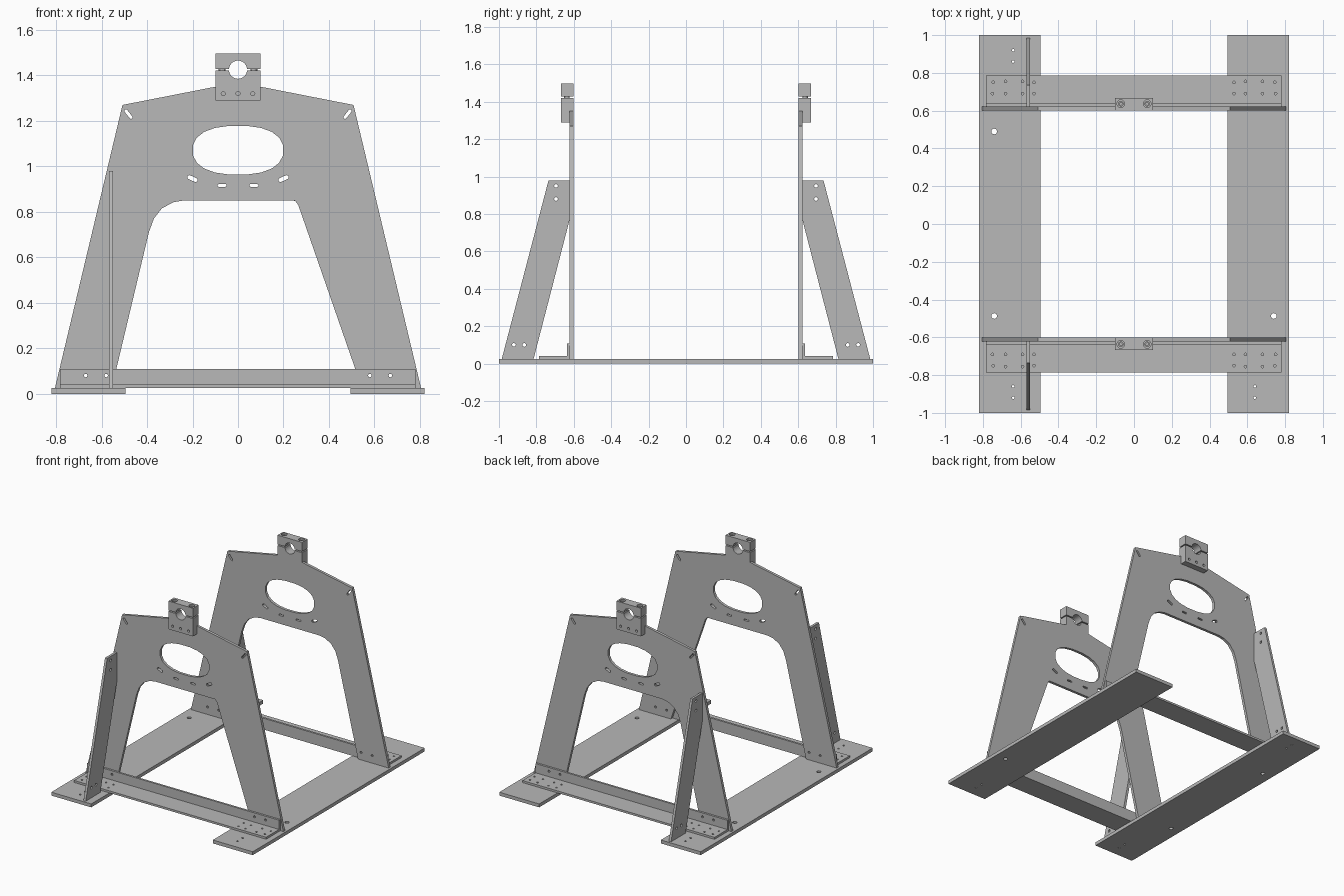
import bpy, bmesh, math
from mathutils import Vector

cube = bpy.data.objects.get("Cube")
if cube:
    bpy.data.objects.remove(cube, do_unlink=True)

steel = bpy.data.materials.new("grey_steel")
steel.use_nodes = True
GREY = (0.48, 0.48, 0.48, 1)
steel.diffuse_color = GREY
steel.node_tree.nodes["Principled BSDF"].inputs["Base Color"].default_value = GREY

# Directions for the profile's u, v and thickness axes
AXES = {
    "xz": lambda u, v, w: Vector((u, w, v)),
    "yz": lambda u, v, w: Vector((w, u, v)),
    "xy": lambda u, v, w: Vector((u, v, w)),
}


def plate(name, plane, outline, lo, hi, holes=(), side=1):
    """Extrude a flat profile with holes; side=-1 mirrors it to the front."""
    curve = bpy.data.curves.new(name, "CURVE")
    curve.dimensions = "2D"
    curve.fill_mode = "BOTH"
    curve.extrude = (hi - lo) / 2
    for loop in [outline, *holes]:
        spline = curve.splines.new("POLY")
        spline.points.add(len(loop) - 1)
        for point, (u, v) in zip(spline.points, loop):
            point.co = (u, v, 0, 1)
        spline.use_cyclic_u = True
    temp = bpy.data.objects.new(name + "_profile", curve)
    bpy.context.collection.objects.link(temp)
    bpy.context.view_layer.update()
    graph = bpy.context.evaluated_depsgraph_get()
    mesh = bpy.data.meshes.new_from_object(temp.evaluated_get(graph))
    bpy.data.objects.remove(temp, do_unlink=True)
    bm = bmesh.new()
    bm.from_mesh(mesh)
    bmesh.ops.remove_doubles(bm, verts=bm.verts, dist=0.0001)
    for vert in bm.verts:
        p = AXES[plane](vert.co.x, vert.co.y, vert.co.z + (lo + hi) / 2)
        vert.co = (p.x, p.y * side, p.z)
    bmesh.ops.recalc_face_normals(bm, faces=bm.faces)
    for face in bm.faces:
        face.smooth = False
        face.material_index = 0
    bm.to_mesh(mesh)
    bm.free()
    mesh.materials.clear()
    mesh.materials.append(steel)
    obj = bpy.data.objects.new(name, mesh)
    bpy.context.collection.objects.link(obj)
    return obj


def rect(u0, v0, u1, v1):
    return [(u0, v0), (u1, v0), (u1, v1), (u0, v1)]


def arc(u, v, r, start=0, end=360, n=12):
    count = n if end - start == 360 else n + 1
    angles = [math.radians(start + (end - start) * i / n) for i in range(count)]
    return [(u + r * math.cos(a), v + r * math.sin(a)) for a in angles]


def slot(u, v, length, r, degrees):
    a = math.radians(degrees)
    du, dv = math.cos(a) * length / 2, math.sin(a) * length / 2
    return (arc(u + du, v + dv, r, degrees - 90, degrees + 90, 5)
            + arc(u - du, v - dv, r, degrees + 90, degrees + 270, 5))


def window(n=20):
    """Wide oval opening, a little squarer than an ellipse."""
    pts = []
    for i in range(n):
        a = math.tau * (i + 0.5) / n
        c, s = math.cos(a), math.sin(a)
        pts.append((0.2 * math.copysign(abs(c) ** 0.85, c),
                    1.071 + 0.108 * math.copysign(abs(s) ** 0.85, s)))
    return pts


# Base plates
BASE = 0.025
for side_name, sx in (("left", 1), ("right", -1)):
    holes = [arc(sx * 0.74, -0.487, 0.015)]
    if sx < 0:
        holes.append(arc(sx * 0.74, 0.49, 0.015))
    for y in (0.86, 0.92):
        holes.append(arc(sx * 0.64, -y, 0.007))
        if sx < 0:
            holes.append(arc(sx * 0.64, y, 0.007))
    x0, x1 = sorted((sx * 0.495, sx * 0.82))
    plate(side_name + "_base_plate", "xy", rect(x0, -1, x1, 1), 0, BASE, holes)

# Shapes shared by both end assemblies
half_top = [(0.805, BASE), (0.508, 1.27), (0.1, 1.35)]
round_leg = [(0.24, 0.85), (0.285, 0.842), (0.335, 0.815),
             (0.37, 0.77), (0.392, 0.71), (0.555, BASE)]
straight_leg = [(0.25, 0.85), (0.265, 0.83), (0.545, BASE)]
BOLT_X = (-0.67, -0.58, 0.58, 0.67)
GAP = 1.425


def flip(points):
    return [(-u, v) for u, v in reversed(points)]


for end, side, leg in (("front", -1, straight_leg), ("back", 1, round_leg)):
    # Arched upright frame
    outline = half_top + flip(half_top) + flip(round_leg)[0:] + leg
    holes = [window()] + [arc(x, 0.08, 0.008, n=8) for x in BOLT_X]
    for sx in (1, -1):
        holes += [slot(sx * 0.482, 1.23, 0.036, 0.007, sx * 52),
                  slot(sx * 0.2, 0.946, 0.03, 0.009, sx * 25),
                  slot(sx * 0.07, 0.916, 0.028, 0.006, 0)]
    plate(end + "_frame", "xz", outline, 0.602, 0.622, holes, side)

    # Angle beam across the foot of the frame
    flange_holes = [arc(sx * x, y, 0.007, n=8) for sx in (1, -1)
                    for x, y in ((0.53, 0.69), (0.59, 0.69), (0.68, 0.69),
                                 (0.75, 0.69), (0.53, 0.75), (0.59, 0.755),
                                 (0.68, 0.755), (0.745, 0.75))]
    plate(end + "_beam_flange", "xy", rect(-0.783, 0.637, 0.78, 0.787),
          BASE, 0.04, flange_holes, side)
    plate(end + "_beam_web", "xz", rect(-0.783, BASE, 0.78, 0.108),
          0.622, 0.637, [arc(x, 0.08, 0.008, n=8) for x in BOLT_X], side)

    # Sloping brace
    brace = [(0.985, BASE), (0.735, 0.98), (0.622, 0.98), (0.622, 0.77), (0.815, BASE)]
    brace_holes = [arc(y, z, 0.01) for y, z in
                   ((0.695, 0.95), (0.695, 0.88), (0.865, 0.1), (0.92, 0.1))]
    plate(end + "_brace", "yz", brace, -0.568, -0.55, brace_holes, side)

    # Lower half of the shaft clamp, hooked over the frame
    saddle = arc(0, GAP, 0.04, 186, 354, 14)
    top = GAP - 0.004
    lower = [(-0.1, 1.29), (0.1, 1.29), (0.1, top)] + saddle[::-1] + [(-0.1, top)]
    plate(end + "_clamp_lower", "xz", lower, 0.622, 0.667,
          [arc(x, 1.32, 0.009) for x in (-0.065, 0, 0.065)], side)
    hook = [(-0.1, 1.35), (0.1, 1.35)] + lower[2:]
    plate(end + "_clamp_hook", "xz", hook, 0.602, 0.622, side=side)

    # Upper half of the shaft clamp with recessed bolts
    bottom = GAP + 0.004
    upper = ([(0.1, bottom), (0.1, 1.475), (-0.1, 1.475), (-0.1, bottom)]
             + arc(0, GAP, 0.04, 6, 174, 14)[::-1])
    plate(end + "_clamp_upper", "xz", upper, 0.602, 0.667, side=side)
    plate(end + "_clamp_cap", "xy", rect(-0.1, 0.602, 0.1, 0.667), 1.475, 1.497,
          [arc(x, 0.637, 0.02, n=16) for x in (-0.07, 0.07)], side)
    for label, x in (("right", -0.07), ("left", 0.07)):
        plate(f"{end}_{label}_clamp_bolt", "xy", arc(x, 0.637, 0.015),
              1.41, 1.488, [arc(x, 0.637, 0.008, n=6)], side)
